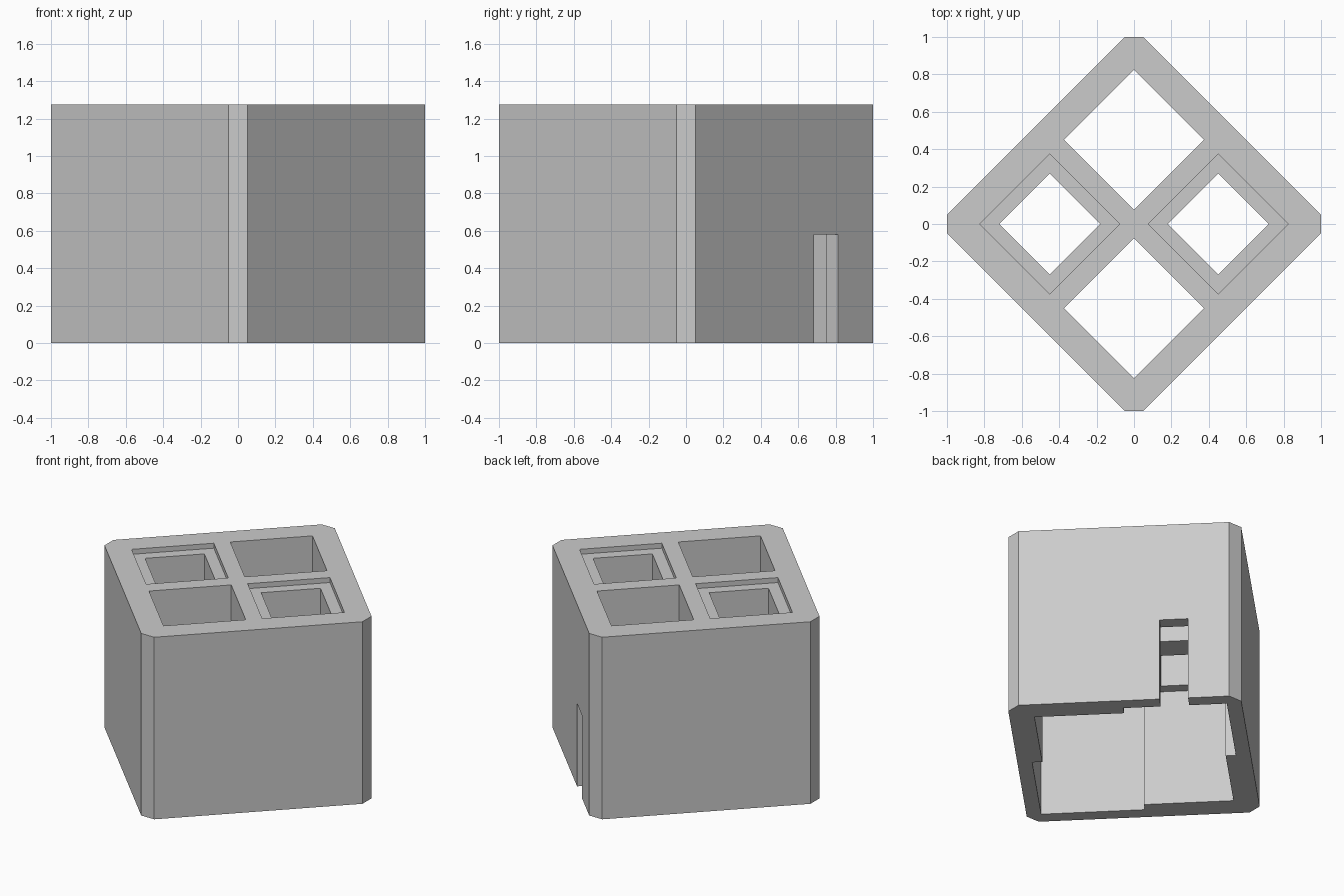
import bpy
import bmesh
from math import pi
from mathutils import Matrix

cube = bpy.data.objects.get("Cube")
if cube:
    bpy.data.objects.remove(cube, do_unlink=True)

HEIGHT = 1.275
HALF = 0.742        # half width of the block
CELL = 0.318        # offset of each cell from the middle
CEILING = 0.82      # top of the open space underneath
WIDE, NARROW, RECESS = 0.265, 0.191, 0.035

grey = bpy.data.materials.new("light_grey")
grey.use_nodes = True
colour = (0.6, 0.6, 0.6, 1)
grey.diffuse_color = colour
grey.node_tree.nodes["Principled BSDF"].inputs["Base Color"].default_value = colour


def box(name, x, y, half_x, half_y, bottom, top, chamfer=0):
    """Upright box, turned 45 degrees about the middle of the model."""
    bm = bmesh.new()
    bmesh.ops.create_cube(bm, size=2)
    bmesh.ops.scale(bm, vec=(half_x, half_y, (top - bottom) / 2), verts=bm.verts)
    bmesh.ops.translate(bm, vec=(x, y, (top + bottom) / 2), verts=bm.verts)
    if chamfer:
        upright = [e for e in bm.edges
                   if abs(e.verts[0].co.z - e.verts[1].co.z) > 0.1]
        bmesh.ops.bevel(bm, geom=upright, offset=chamfer, segments=1, affect='EDGES')
    bmesh.ops.transform(bm, matrix=Matrix.Rotation(pi / 4, 4, 'Z'), verts=bm.verts)
    mesh = bpy.data.meshes.new(name)
    bm.to_mesh(mesh)
    bm.free()
    mesh.materials.append(grey)
    obj = bpy.data.objects.new(name, mesh)
    bpy.context.collection.objects.link(obj)
    return obj


def cut(body, *args):
    """Subtract a box from the body and discard the cutter."""
    cutter = box("cutter", *args)
    cutter.hide_render = True
    mod = body.modifiers.new("cut", 'BOOLEAN')
    mod.operation = 'DIFFERENCE'
    mod.solver = 'EXACT'
    mod.object = cutter
    bpy.context.view_layer.objects.active = body
    bpy.ops.object.modifier_apply(modifier=mod.name)
    bpy.data.objects.remove(cutter, do_unlink=True)


# Block with chamfered upright edges
body = box("holder_block", 0, 0, HALF, HALF, 0, HEIGHT, 0.071)

# Open space underneath
cut(body, 0, 0, 0.583, 0.583, -0.1, CEILING)

for s in (-1, 1):
    c = s * CELL
    # Wider pocket under the large wells, then the well itself
    cut(body, c, c, 0.33, 0.33, -0.1, CEILING)
    cut(body, c, c, WIDE, WIDE, 0.7, HEIGHT + 0.1)
    # Small wells with a shallow rim recess
    cut(body, c, -c, NARROW, NARROW, 0.7, HEIGHT + 0.1)
    cut(body, c, -c, WIDE, WIDE, HEIGHT - RECESS, HEIGHT + 0.1)

# Upright slot through one back wall
cut(body, 0.7, CELL, 0.15, 0.091, -0.1, 0.58)
